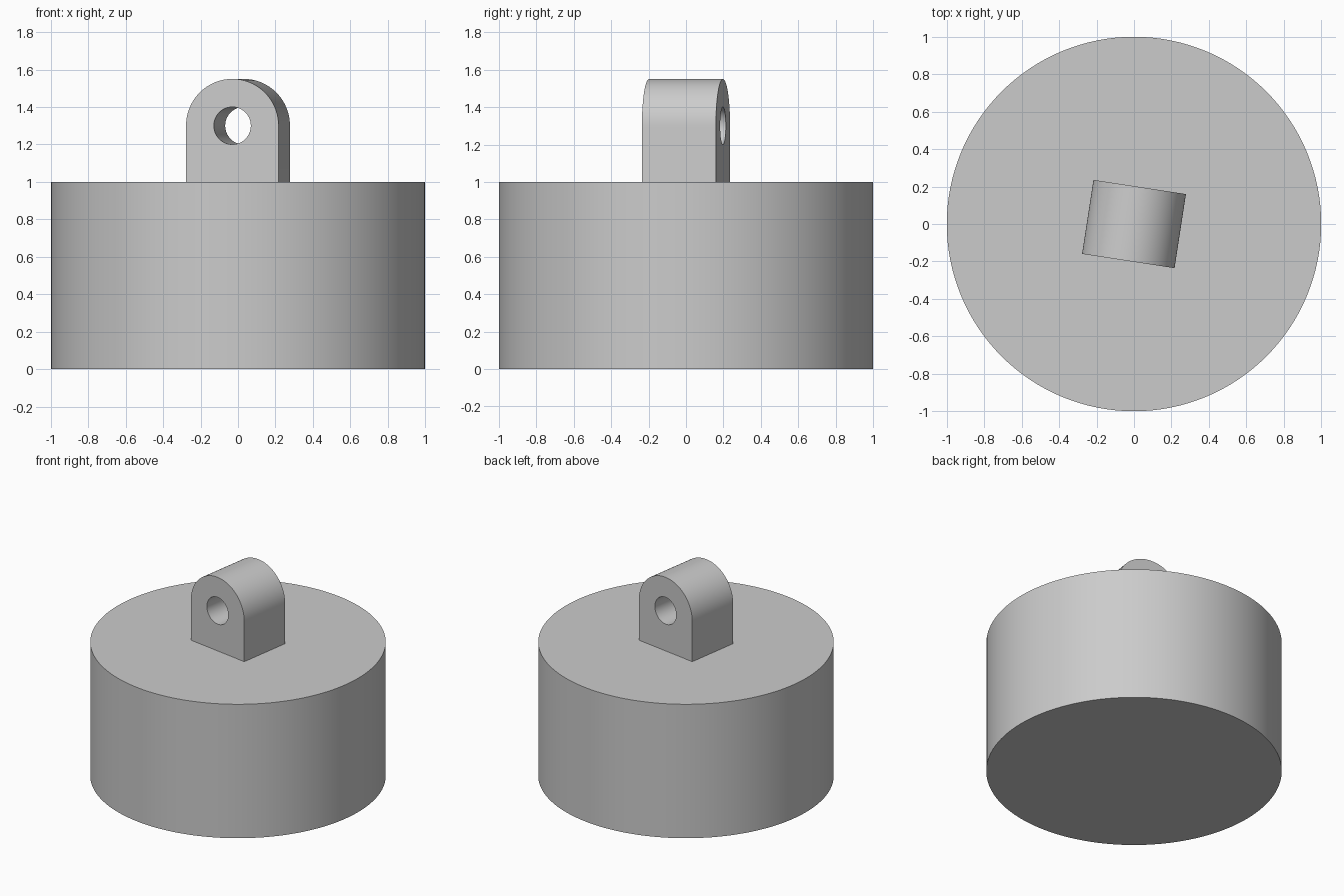
import bpy
import bmesh
from math import sin, cos, pi, radians

cube = bpy.data.objects.get("Cube")
if cube:
    bpy.data.objects.remove(cube, do_unlink=True)

grey = bpy.data.materials.new("light grey")
grey.use_nodes = True
colour = (0.6, 0.6, 0.6, 1)
grey.diffuse_color = colour
grey.node_tree.nodes["Principled BSDF"].inputs["Base Color"].default_value = colour

SIDES = 128
TURN = radians(-8.75)


def prism(name, outline, depth):
    """Extrude a closed 2D outline along local z, centred on it."""
    bm = bmesh.new()
    face = bm.faces.new([bm.verts.new((x, y, -depth / 2)) for x, y in outline])
    top = bmesh.ops.extrude_face_region(bm, geom=[face])
    verts = [v for v in top["geom"] if isinstance(v, bmesh.types.BMVert)]
    bmesh.ops.translate(bm, verts=verts, vec=(0, 0, depth))
    bmesh.ops.recalc_face_normals(bm, faces=bm.faces)
    mesh = bpy.data.meshes.new(name)
    bm.to_mesh(mesh)
    bm.free()
    mesh.materials.append(grey)
    obj = bpy.data.objects.new(name, mesh)
    bpy.context.collection.objects.link(obj)
    return obj


def arc(radius, sweep, count):
    return [(radius * cos(sweep * i / count), radius * sin(sweep * i / count))
            for i in range(count + 1)]


# Round body
body = prism("body", arc(1, 2 * pi, SIDES)[:-1], 1)
body.location.z = 0.5

# Arched lug, standing upright and turned slightly about z
lug = prism("lug", arc(0.25, pi, 48) + [(-0.25, -0.3), (0.25, -0.3)], 0.4)
cutter = prism("hole_cutter", arc(0.1, 2 * pi, 64)[:-1], 1)
for obj in (lug, cutter):
    obj.rotation_euler = (pi / 2, 0, TURN)
    obj.location.z = 1.3

# Hole through the lug
cut = lug.modifiers.new("hole", "BOOLEAN")
cut.operation = "DIFFERENCE"
cut.solver = "EXACT"
cut.object = cutter
bpy.context.view_layer.objects.active = lug
bpy.ops.object.modifier_apply(modifier=cut.name)
bpy.data.objects.remove(cutter, do_unlink=True)

# Smooth curved walls, sharp rims
bpy.ops.object.select_all(action="DESELECT")
for obj in (body, lug):
    obj.select_set(True)
bpy.ops.object.shade_smooth_by_angle(angle=radians(30))
